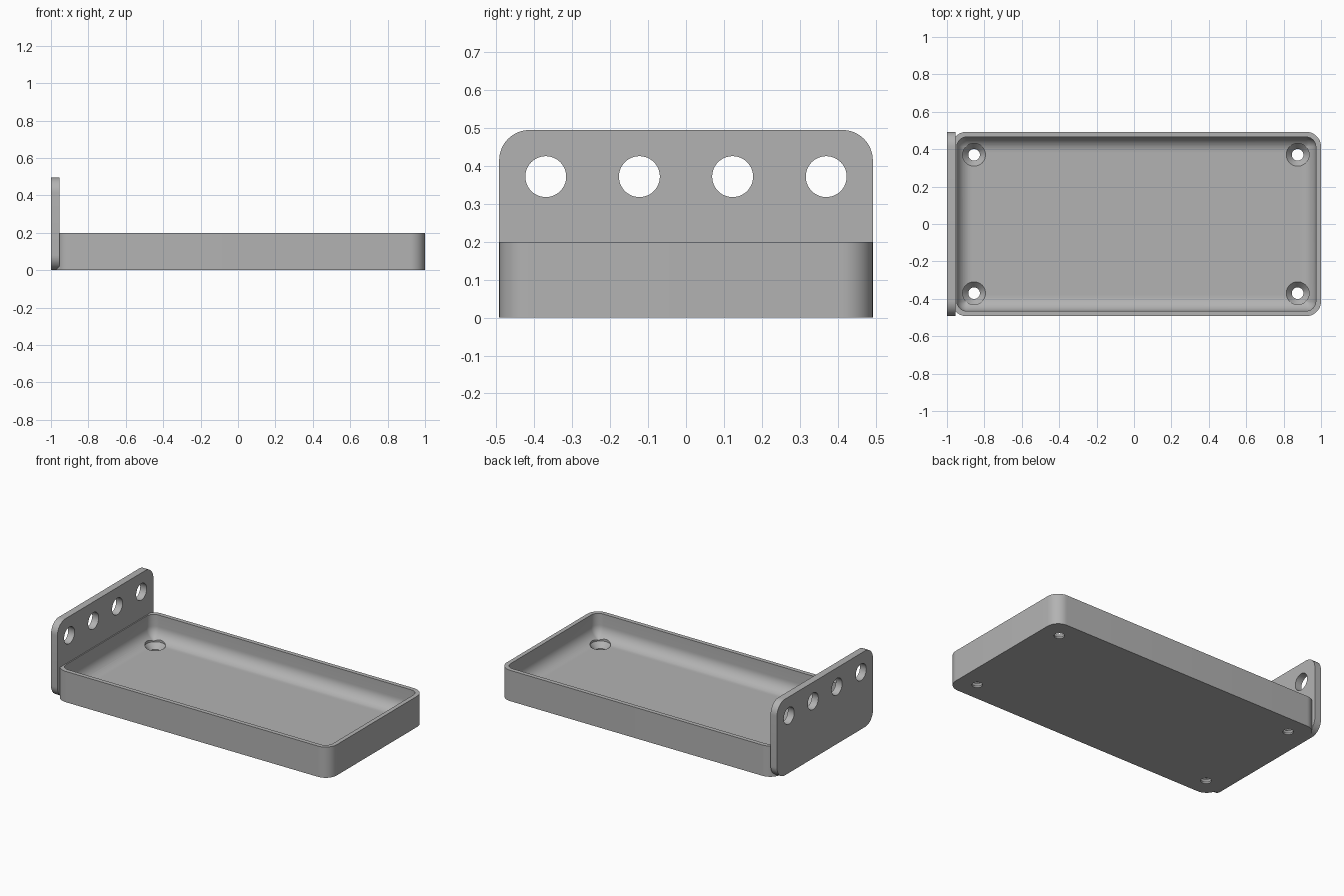
import bpy, bmesh, math

if "Cube" in bpy.data.objects:
    bpy.data.objects.remove(bpy.data.objects["Cube"])

grey = bpy.data.materials.new("plain_grey")
grey.use_nodes = True
COLOR = (0.45, 0.45, 0.45, 1)
grey.diffuse_color = COLOR
grey.node_tree.nodes["Principled BSDF"].inputs["Base Color"].default_value = COLOR


def rounded_rect(u0, u1, v0, v1, r, steps=12):
    """Outline of a rectangle with round corners, counter-clockwise."""
    centres = [(u1 - r, v1 - r), (u0 + r, v1 - r), (u0 + r, v0 + r), (u1 - r, v0 + r)]
    return [(cu + r * math.cos((q + s / steps) * math.pi / 2),
             cv + r * math.sin((q + s / steps) * math.pi / 2))
            for q, (cu, cv) in enumerate(centres) for s in range(steps + 1)]


def skin(bm, rings):
    """Bridge successive closed rings of points and cap both ends."""
    loops = [[bm.verts.new(p) for p in ring] for ring in rings]
    n = len(loops[0])
    for a, b in zip(loops, loops[1:]):
        for i in range(n):
            j = (i + 1) % n
            bm.faces.new((a[i], a[j], b[j], b[i]))
    bm.faces.new(loops[0][::-1])
    bm.faces.new(loops[-1])


def finish(name, bm):
    bmesh.ops.recalc_face_normals(bm, faces=bm.faces)
    mesh = bpy.data.meshes.new(name)
    bm.to_mesh(mesh)
    bm.free()
    obj = bpy.data.objects.new(name, mesh)
    bpy.context.collection.objects.link(obj)
    mesh.materials.append(grey)
    return obj


def cut(obj, cutter):
    """Subtract the cutter, then smooth the curved faces."""
    bpy.ops.object.select_all(action="DESELECT")
    bpy.context.view_layer.objects.active = obj
    obj.select_set(True)
    mod = obj.modifiers.new("holes", "BOOLEAN")
    mod.operation = "DIFFERENCE"
    mod.solver = "EXACT"
    mod.object = cutter
    bpy.ops.object.modifier_apply(modifier=mod.name)
    bpy.data.objects.remove(cutter)
    bpy.ops.object.shade_smooth_by_angle(angle=math.radians(30))


def circle(r, n=48):
    return [(r * math.cos(math.tau * i / n), r * math.sin(math.tau * i / n)) for i in range(n)]


HALF_Y, CORNER, WALL, FLOOR, RIM = 0.493, 0.08, 0.028, 0.045, 0.2
LEFT, RIGHT = -0.975, 1.0

# Tray: outer wall, rim, and cavity with a filleted floor
FILLET = 0.08
profile = [(0, 0), (0, RIM), (WALL, RIM)]
for k in range(13):
    a = k / 12 * math.pi / 2
    profile.append((WALL + FILLET * (1 - math.cos(a)), FLOOR + FILLET * (1 - math.sin(a))))
bm = bmesh.new()
skin(bm, [[(x, y, z) for x, y in rounded_rect(LEFT + d, RIGHT - d, d - HALF_Y, HALF_Y - d,
                                              max(CORNER - d, 0.002))] for d, z in profile])
tray = finish("tray", bm)

# Countersunk screw holes in the tray floor
bm = bmesh.new()
for cx in (-0.855, 0.875):
    for cy in (-0.37, 0.37):
        skin(bm, [[(cx + x, cy + y, z) for x, y in circle(r)]
                  for r, z in ((0.031, -0.05), (0.031, 0.01), (0.061, FLOOR), (0.061, 0.17))])
cut(tray, finish("screw_hole_cutter", bm))

# Upright end plate with a row of round holes
bm = bmesh.new()
skin(bm, [[(x, y, z) for y, z in rounded_rect(-HALF_Y, HALF_Y, 0, 0.495, CORNER)]
          for x in (-1, -0.954)])
plate = finish("end_plate", bm)
bm = bmesh.new()
for cy in (-0.37, -0.123, 0.123, 0.37):
    skin(bm, [[(x, cy + y, 0.372 + z) for y, z in circle(0.054)] for x in (-1.1, -0.9)])
cut(plate, finish("plate_hole_cutter", bm))
